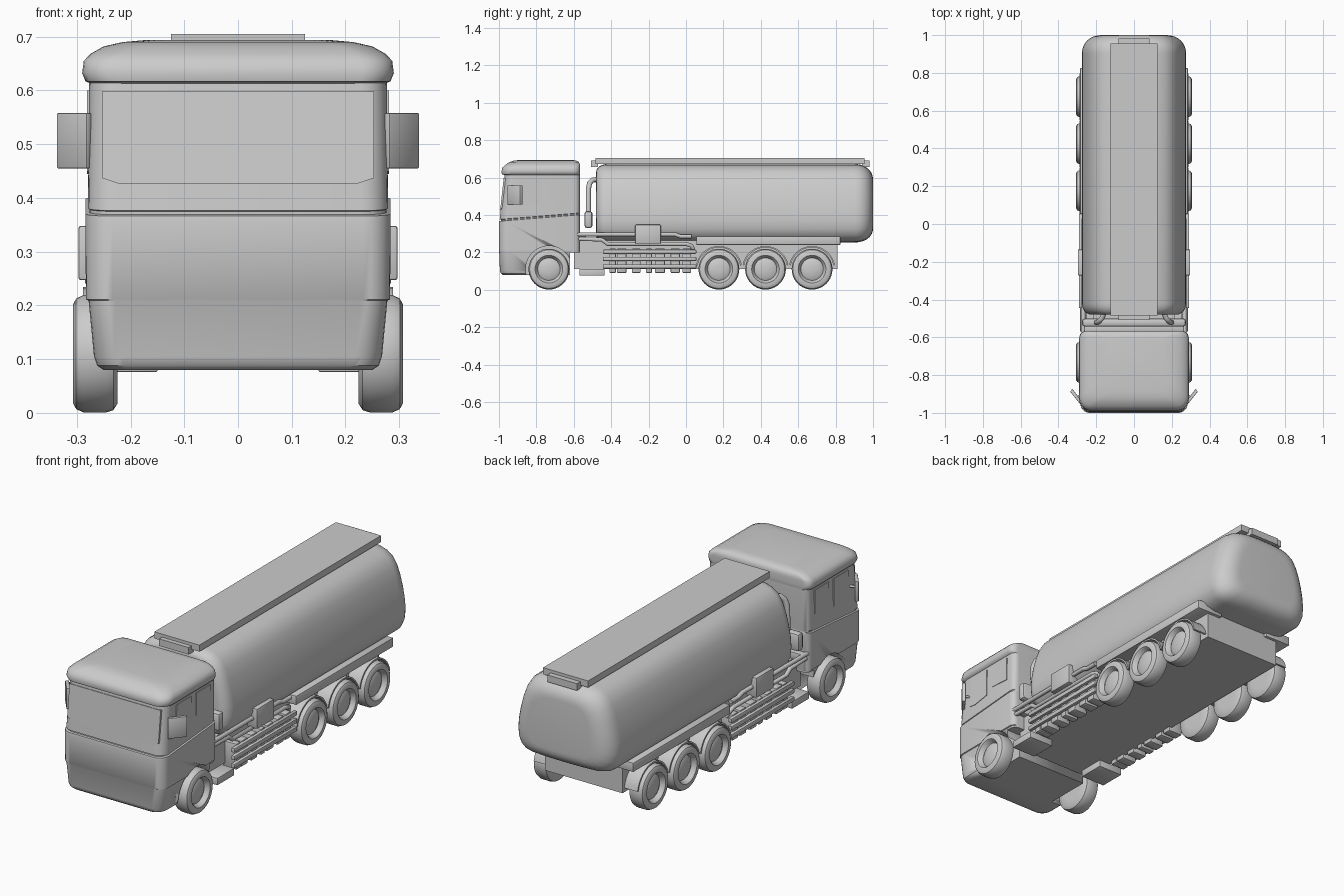
import bpy, bmesh
from math import sin, cos, pi, radians
from mathutils import Vector

if "Cube" in bpy.data.objects:
    bpy.data.objects.remove(bpy.data.objects["Cube"])


def make(name, verts, faces, mirror=False, smooth=35, bevel=0):
    me = bpy.data.meshes.new(name)
    me.from_pydata([tuple(v) for v in verts], [], faces)
    bm = bmesh.new()
    bm.from_mesh(me)
    bmesh.ops.recalc_face_normals(bm, faces=bm.faces)
    if bevel:
        bmesh.ops.bevel(bm, geom=bm.edges[:], offset=bevel, segments=2, affect='EDGES', profile=0.5)
    bm.to_mesh(me)
    bm.free()
    ob = bpy.data.objects.new(name, me)
    bpy.context.collection.objects.link(ob)
    bpy.ops.object.select_all(action='DESELECT')
    bpy.context.view_layer.objects.active = ob
    ob.select_set(True)
    bpy.ops.object.shade_smooth_by_angle(angle=radians(smooth))
    if mirror:
        ob.modifiers.new("mirror", 'MIRROR')
    return ob


def loft(name, rings, **kw):
    """Skin a list of equal-length closed rings and cap both ends."""
    n = len(rings[0])
    verts = [p for r in rings for p in r]
    faces = [(k * n + i, k * n + (i + 1) % n, (k + 1) * n + (i + 1) % n, (k + 1) * n + i)
             for k in range(len(rings) - 1) for i in range(n)]
    faces += [tuple(range(n)), tuple(range(len(verts) - n, len(verts)))]
    return make(name, verts, faces, **kw)


def box(name, x, y, z, **kw):
    ring = lambda h: [(x[0], y[0], h), (x[1], y[0], h), (x[1], y[1], h), (x[0], y[1], h)]
    return loft(name, [ring(z[0]), ring(z[1])], **kw)


def lathe_x(name, profile, cy, cz, n=40, **kw):
    """Revolve (x, radius) points about an axle parallel to x."""
    return loft(name, [[(x, cy + r * cos(2 * pi * i / n), cz + r * sin(2 * pi * i / n))
                        for i in range(n)] for x, r in profile], **kw)


def pipe(name, pts, r, mirror=True):
    cu = bpy.data.curves.new(name, 'CURVE')
    cu.dimensions = '3D'
    cu.bevel_depth, cu.bevel_resolution, cu.use_fill_caps = r, 3, True
    sp = cu.splines.new('POLY')
    sp.points.add(len(pts) - 1)
    for p, q in zip(sp.points, pts):
        p.co = (*q, 1)
    ob = bpy.data.objects.new(name, cu)
    bpy.context.collection.objects.link(ob)
    if mirror:
        ob.modifiers.new("mirror", 'MIRROR')


def cut(ob, cutter):
    m = ob.modifiers.new("cut", 'BOOLEAN')
    m.operation, m.object, m.solver = 'DIFFERENCE', cutter, 'EXACT'
    bpy.context.view_layer.objects.active = ob
    bpy.ops.object.modifier_apply(modifier=m.name)
    bpy.data.objects.remove(cutter)


def rounded(hw, y0, y1, rf, rb, z, tilt=0):
    """Rounded rectangle seen from above; tilt raises it towards the rear."""
    pts = []
    for sx, yy, r, a0 in ((1, y1, rb, 0), (-1, y1, rb, 90), (-1, y0, rf, 180), (1, y0, rf, 270)):
        cy = yy - r if yy == y1 else yy + r
        for i in range(7):
            a = radians(a0 + 15 * i)
            y = cy + r * sin(a)
            pts.append((sx * (hw - r) + r * cos(a), y, z + tilt * (y + 1)))
    return pts


# Cab body with bumper seam and waist groove: z, half width, front y, tilt
B = -0.567
cab_rows = [(0.080, 0.250, -0.980, 0), (0.088, 0.262, -0.990, 0), (0.105, 0.268, -0.995, 0),
            (0.209, 0.278, -0.999, 0), (0.211, 0.283, -1.0, 0), (0.355, 0.284, -1.0, .08),
            (0.366, 0.284, -0.998, .08), (0.368, 0.276, -0.990, .08), (0.374, 0.276, -0.990, .08),
            (0.376, 0.279, -0.996, .08), (0.614, 0.277, -0.970, 0)]
cab = loft("cab_body", [rounded(hw, y, B, .05, .03, z, t) for z, hw, y, t in cab_rows])
for s in (1, -1):
    cut(cab, lathe_x("arch_cutter", [(s * 0.2, .124), (s * 0.4, .124)], -0.733, 0.11))
cut(cab, box("rear_corner_cutter", (-.4, .4), (-.62, -.5), (0, .2)))

# Roof
roof_rows = [(0.612, .272, -.965, B), (.617, .284, -.984, B), (.632, .290, -.987, B), (.655, .287, -.98, B),
             (.668, .275, -.965, B), (.682, .25, -.945, -.572), (.690, .215, -.92, -.585), (.694, .17, -.89, -.61)]
loft("cab_roof", [rounded(hw, a, b, .06, .035, z) for z, hw, a, b in roof_rows], smooth=50)

# Windscreen and side windows
screen = [(-.253, .598), (-.253, .437), (-.22, .426), (.22, .426), (.253, .437), (.253, .598)]
front = lambda z: -0.996 + (z - 0.376) * 0.026 / 0.238
loft("windscreen", [[(x, front(z) + d, z) for x, z in screen] for d in (-.003, .03)])
for nm, shape in (("door_window", [(-.885, .60), (-.895, .45), (-.86, .445), (-.77, .46), (-.77, .60)]),
                  ("rear_side_window", [(-.73, .60), (-.73, .487), (-.62, .48), (-.62, .60)])):
    loft(nm, [[(x, y, z) for y, z in shape] for x in (.26, .281)], mirror=True)

# Mirrors, angled outwards
a, b, t = Vector((.272, -.945)), Vector((.336, -.885)), Vector((.010, -.012))
foot = [a, a + t, b + t * .2, b - t]
loft("side_mirror", [[(p.x, p.y, z) for p in foot] for z in (.455, .558)], mirror=True, bevel=.003)
pipe("mirror_arm", [(.26, -.90, .51), (.30, -.915, .51)], .006)

# Tank: half section lofted along y with rounded ends
half = [(0, .672), (.07, .671), (.12, .667), (.165, .654), (.2, .63), (.226, .59), (.245, .54), (.261, .48),
        (.272, .42), (.276, .37), (.272, .325), (.257, .29), (.23, .268), (.19, .258), (.1, .254), (0, .253)]
section = half + [(-x, z) for x, z in half[-2:0:-1]]
stations = [(-.48 + .06 * (1 - sin(i * pi / 12)), 1 - .045 / .25 * (1 - cos(i * pi / 12)))
            for i in range(6, -1, -1)]
stations += [(.90 + .10 * sin(i * pi / 16), 1 - .38 * (1 - cos(i * pi / 16)) ** 1.1) for i in range(9)]
loft("tank", [[(x * s, y, .45 + (z - .45) * s) for x, z in section] for y, s in sorted(stations)], smooth=60)

# Walkway on top
box("walkway", (-.125, .125), (-.485, .955), (.672, .705))
for y in ((-.508, -.47), (.94, .982)):
    box("walkway_step", (-.082, .082), y, (.655, .69))

# Chassis, rear rails and front step
box("chassis", (-.215, .215), (-.6, .81), (.11, .27))
box("rear_rail", (.14, .285), (.055, .825), (.24, .285), mirror=True, bevel=.003)
box("step_box", (.15, .285), (-.57, -.435), (.076, .112), mirror=True, bevel=.003)

# Wheels and rear mudguards
tyre = [(.224, .06), (.224, .092), (.232, .105), (.245, .109), (.288, .109), (.301, .103), (.307, .092),
        (.307, .074), (.299, .067), (.288, .063), (.284, .06), (.292, .045), (.294, .01)]
for y in (-.733, .176, .425, .674):
    lathe_x("wheel", tyre, y, .11, mirror=True)
    if y > 0:
        arc = [(r, radians(d)) for r, ds in ((.124, range(10, 171, 10)), (.116, range(170, 9, -10))) for d in ds]
        loft("mudguard", [[(x, y + r * cos(d), .11 + r * sin(d)) for r, d in arc] for x in (.2, .288)],
             mirror=True)

# Side guards: three rails with equipment blocks behind
for i, z in enumerate((.125, .165, .203)):
    box("guard_rail", (.272, .292), (-.445, .055), (z - .011, z + .011), mirror=True, bevel=.004)
for y0, y1 in ((-.41, -.375), (-.37, -.318), (-.29, -.242), (-.215, -.182),
               (-.167, -.113), (-.082, -.033), (-.02, .027)):
    box("guard_block", (.2, .278), (y0, y1), (.09, .22), mirror=True, bevel=.005)

# Control boxes and long pipes
box("control_box", (.24, .297), (-.272, -.135), (.247, .348), mirror=True, bevel=.005)
pipe("upper_pipe", [(.268, -.59, .296), (.268, -.06, .296), (.268, -.03, .285), (.268, .03, .285)], .011)
pipe("lower_pipe", [(.262, -.59, .272), (.262, -.45, .268), (.262, -.42, .245), (.262, 0, .245),
                    (.262, .03, .235), (.25, .04, .21)], .011)

# Cross tank and vent pipes between cab and tank
box("cross_tank", (-.275, .275), (-.543, -.5), (.33, .42), bevel=.014)
box("cross_beam", (-.265, .265), (-.57, -.535), (.27, .305), bevel=.004)
pipe("vent_pipe", [(.2, -.522, .40), (.195, -.522, .54), (.185, -.515, .57), (.17, -.50, .587),
                   (.15, -.45, .59)], .014)
